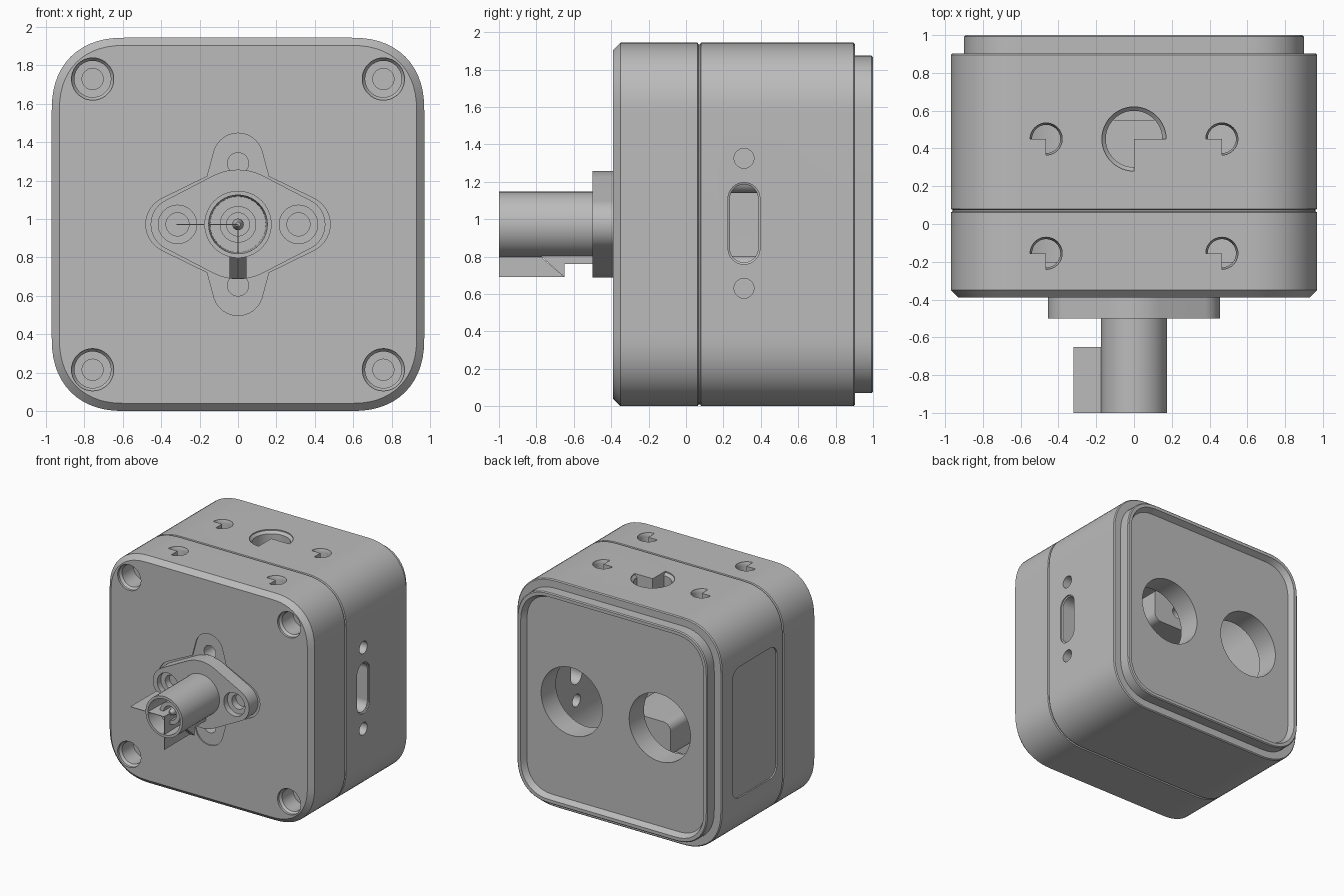
import bpy, bmesh, math
from mathutils import Vector, geometry

cube = bpy.data.objects.get("Cube")
if cube:
    bpy.data.objects.remove(cube, do_unlink=True)

MID = 0.972     # height of the model's centre line
TAU = math.tau

grey = bpy.data.materials.new("plain_grey")
grey.use_nodes = True
grey.diffuse_color = (0.5, 0.5, 0.5, 1)
grey.node_tree.nodes["Principled BSDF"].inputs["Base Color"].default_value = (0.5, 0.5, 0.5, 1)


# ---- outlines (2D point loops) ----
def circle(r, u=0, v=0, n=40):
    return [(u + r * math.cos(TAU * i / n), v + r * math.sin(TAU * i / n)) for i in range(n)]


def sector(r, u, v, start):
    """Three quarters of a disc, beginning at the given angle."""
    arc = [math.radians(start + 270 * i / 36) for i in range(37)]
    return [(u, v)] + [(u + r * math.cos(a), v + r * math.sin(a)) for a in arc]


def rounded(hu, hv, r, u=0, v=0, power=2.0, n=14):
    """Rounded rectangle; a power above 2 gives softer, squarer corners."""
    pts = []
    for q, (su, sv) in enumerate(((1, 1), (-1, 1), (-1, -1), (1, -1))):
        for i in range(n + 1):
            a = math.pi / 2 * (q + i / n)
            c, s = math.cos(a), math.sin(a)
            c = math.copysign(abs(c) ** (2 / power), su)
            s = math.copysign(abs(s) ** (2 / power), sv)
            pts.append((u + su * (hu - r) + r * c, v + sv * (hv - r) + r * s))
    return pts


def hull(*loops):
    pts = [Vector(p) for loop in loops for p in loop]
    return [tuple(pts[i]) for i in geometry.convex_hull_2d(pts)]


def case(inset):
    return rounded(0.97 - inset, MID - inset, 0.38 - inset, 0, MID, 2.3)


# ---- solids ----
def loft(name, axis, rings):
    """Join equal loops placed at depths along an axis, capping both ends."""
    place = {"x": lambda u, v, d: (d, u, v),
             "y": lambda u, v, d: (u, d, v),
             "z": lambda u, v, d: (u, v, d)}[axis]
    bm = bmesh.new()
    loops = [[bm.verts.new(place(u, v, d)) for u, v in pts] for d, pts in rings]
    for a, b in zip(loops, loops[1:]):
        for i in range(len(a)):
            j = (i + 1) % len(a)
            bm.faces.new((a[i], a[j], b[j], b[i]))
    bm.faces.new(loops[0])
    bm.faces.new(loops[-1])
    bmesh.ops.recalc_face_normals(bm, faces=bm.faces)
    mesh = bpy.data.meshes.new(name)
    bm.to_mesh(mesh)
    bm.free()
    mesh.materials.append(grey)
    ob = bpy.data.objects.new(name, mesh)
    bpy.context.collection.objects.link(ob)
    return ob


def activate(ob):
    bpy.ops.object.select_all(action="DESELECT")
    ob.select_set(True)
    bpy.context.view_layer.objects.active = ob


def cut(ob, axis, rings):
    tool = loft("cutter", axis, rings)
    tool.hide_render = True
    mod = ob.modifiers.new("cut", "BOOLEAN")
    mod.operation, mod.solver, mod.object = "DIFFERENCE", "EXACT", tool
    activate(ob)
    bpy.ops.object.modifier_apply(modifier=mod.name)
    bpy.data.objects.remove(tool, do_unlink=True)


def turned(name, steps, u=0, v=MID):
    return loft(name, "y", [(d, circle(r, u, v)) for d, r in steps])


# ---- case: chamfered front, seam groove, stepped lip with recessed back ----
shell = loft("case", "y", [(d, case(i)) for d, i in (
    (-0.39, 0.04), (-0.35, 0), (0.062, 0), (0.067, 0.01), (0.075, 0.01), (0.08, 0),
    (0.895, 0), (0.903, 0.008), (0.903, 0.07), (0.992, 0.07), (1.0, 0.078),
    (1.0, 0.105), (0.95, 0.13))])

# hollow inside
inner = rounded(0.82, 0.82, 0.45, 0, MID)
cut(shell, "y", [(-0.2, inner), (0.75, inner)])

# two round openings in the back
for x in (-0.417, 0.417):
    cut(shell, "y", [(d, circle(0.29, x, MID, 64)) for d in (0.7, 1.05)])

# corner screw wells
for x in (-0.757, 0.757):
    for z in (MID - 0.757, MID + 0.757):
        cut(shell, "y", [(d, circle(r, x, z)) for d, r in (
            (-0.45, 0.11), (-0.37, 0.11), (-0.35, 0.095), (-0.2, 0.095),
            (-0.199, 0.055), (0.0, 0.055))])

# shallow gasket pocket behind the connector
outer_ends = [circle(0.15, s * 0.33, MID) for s in (-1, 1)]
pocket = hull(circle(0.295, 0, MID), *outer_ends)
lobes = hull(circle(0.22, 0, MID), *[circle(0.13, 0, MID + s * 0.345) for s in (-1, 1)])
for shape in (pocket, lobes):
    cut(shell, "y", [(-0.45, shape), (-0.38, shape)])
for s in (-1, 1):
    hole = circle(0.055, 0, MID + s * 0.318)
    cut(shell, "y", [(-0.45, hole), (-0.25, hole)])

# three-quarter holes in the top
top_holes = [(x, y, 0.085, 270) for x in (-0.465, 0.465) for y in (-0.155, 0.45)]
for x, y, r, start in top_holes + [(0, 0.45, 0.17, 0)]:
    cut(shell, "z", [(d, sector(k * r, x, y, start)) for d, k in (
        (2.0, 1), (1.935, 1), (1.915, 0.88), (1.7, 0.88))])

# slot and screw holes on one side, shallow panel on the other
cut(shell, "x", [(1.0, rounded(0.085, 0.218, 0.084, 0.31, 0.977)),
                 (0.96, rounded(0.085, 0.218, 0.084, 0.31, 0.977)),
                 (0.955, rounded(0.075, 0.208, 0.074, 0.31, 0.977)),
                 (0.75, rounded(0.075, 0.208, 0.074, 0.31, 0.977))])
for z in (0.63, 1.325):
    hole = circle(0.053, 0.31, z)
    cut(shell, "x", [(1.0, hole), (0.75, hole)])
panel = rounded(0.3, 0.56, 0.09, 0.455, MID)
cut(shell, "x", [(-1.0, panel), (-0.958, panel)])

# ---- mounting posts inside the case ----
posts = []
for s, label in ((-1, "lower"), (1, "upper")):
    z = MID + s * 0.318
    block = rounded(0.24, 0.15, 0.07, 0, z)
    post = loft(label + "_inner_post", "y", [(-0.22, block), (0.55, block)])
    hole = circle(0.05, 0, z)
    cut(post, "y", [(0.4, hole), (0.6, hole)])
    posts.append(post)

# ---- connector flange with two screw holes ----
ends = [circle(0.14, s * 0.315, MID) for s in (-1, 1)]
plate = hull(circle(0.285, 0, MID, 64), *ends)
flange = loft("connector_flange", "y", [(-0.5, plate), (-0.37, plate)])
for s in (-1, 1):
    cut(flange, "y", [(d, circle(r, s * 0.315, MID)) for d, r in (
        (-0.55, 0.1), (-0.45, 0.1), (-0.449, 0.06), (-0.39, 0.06))])

# ---- connector barrel and contacts ----
barrel = turned("connector_barrel", (
    (-0.48, 0.175), (-1.0, 0.175), (-1.0, 0.153), (-0.56, 0.145)))
sleeve = turned("contact_sleeve", (
    (-0.54, 0.095), (-0.92, 0.095), (-0.92, 0.06), (-0.6, 0.06)))
pin = turned("contact_pin", ((-0.55, 0.03), (-0.88, 0.03), (-0.92, 0.012)))

# key under the barrel
key_side = [(-0.79, 0.815), (-0.65, 0.69), (-0.65, 0.76), (-0.49, 0.76), (-0.49, 0.815)]
key = loft("barrel_key", "x", [(-0.045, key_side), (0.045, key_side)])

# thin quadrant blades reaching out from the axis
side_blade = [(-0.32, -1.0), (0, -1.0), (0, -0.65), (-0.32, -0.65)]
lower_blade = [(-1.0, 0.69), (-0.65, 0.69), (-0.79, 0.81), (-0.79, MID), (-1.0, MID)]
blades = [
    loft("side_blade", "z", [(MID - 0.002, side_blade), (MID + 0.002, side_blade)]),
    loft("lower_blade", "x", [(-0.002, lower_blade), (0.002, lower_blade)])]

# ---- shading ----
for ob in [shell, flange, barrel, sleeve, pin, key] + posts + blades:
    activate(ob)
    bpy.ops.object.shade_smooth_by_angle(angle=math.radians(30))
    weighted = ob.modifiers.new("even_shading", "WEIGHTED_NORMAL")
    weighted.keep_sharp = True
